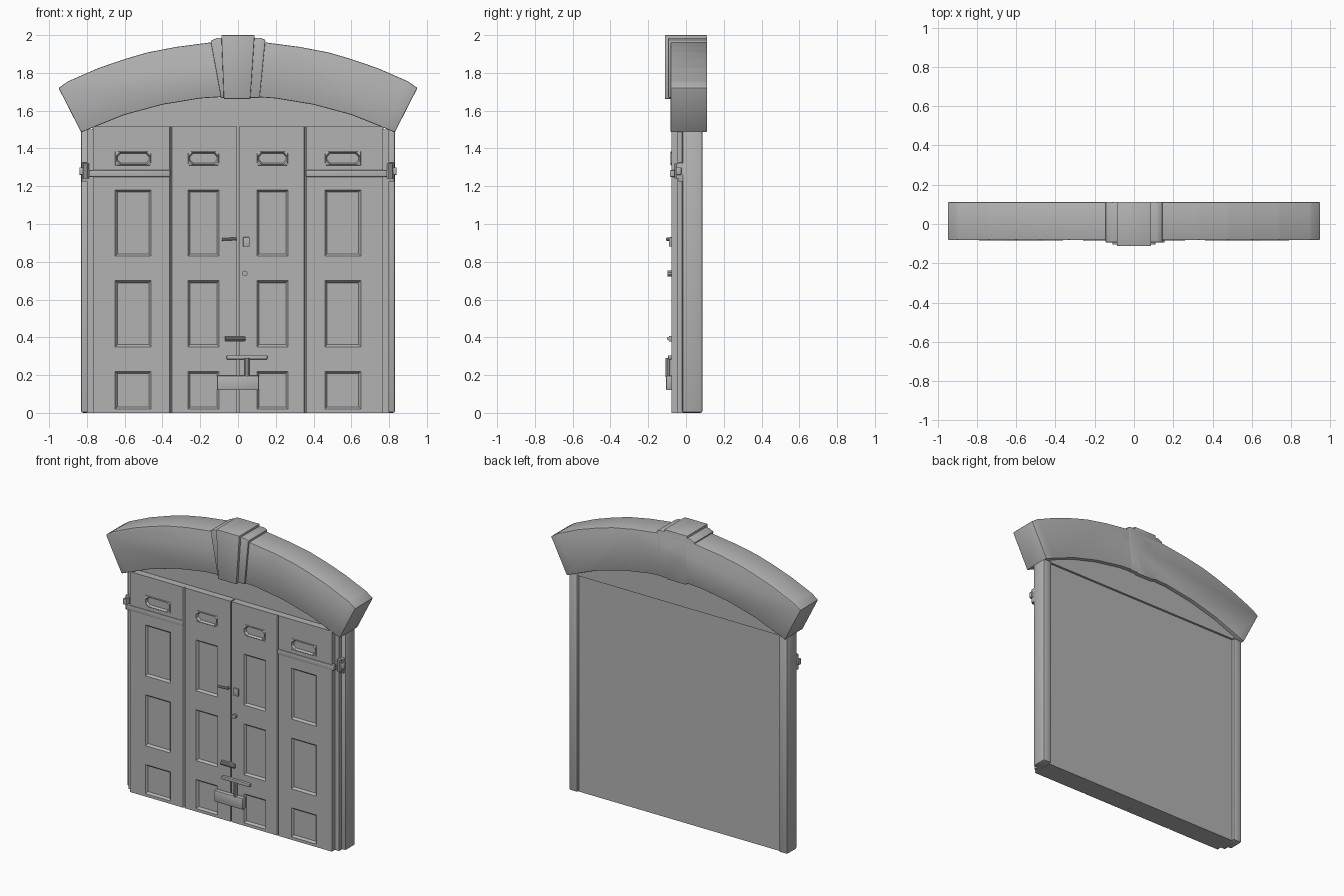
import bpy, bmesh
from mathutils import Vector

cube = bpy.data.objects.get("Cube")
if cube:
    bpy.data.objects.remove(cube)

# One plain grey for everything
grey = bpy.data.materials.new("plain_grey")
grey.use_nodes = True
colour = (0.45, 0.45, 0.45, 1)
grey.diffuse_color = colour
grey.node_tree.nodes["Principled BSDF"].inputs["Base Color"].default_value = colour
parts = []


def finish(name, bm):
    bmesh.ops.recalc_face_normals(bm, faces=bm.faces)
    mesh = bpy.data.meshes.new(name)
    bm.to_mesh(mesh)
    bm.free()
    mesh.materials.append(grey)
    ob = bpy.data.objects.new(name, mesh)
    bpy.context.scene.collection.objects.link(ob)
    parts.append(ob)
    return ob


def prism(name, outline, y0, y1, bevel=0):
    """Outline in x and z, extruded from front y0 to back y1."""
    bm = bmesh.new()
    face = bm.faces.new([bm.verts.new((x, y0, z)) for x, z in outline])
    new = bmesh.ops.extrude_face_region(bm, geom=[face])["geom"]
    moved = [v for v in new if isinstance(v, bmesh.types.BMVert)]
    bmesh.ops.translate(bm, verts=moved, vec=(0, y1 - y0, 0))
    if bevel:
        bmesh.ops.bevel(bm, geom=bm.edges[:], offset=bevel, segments=2,
                        profile=0.5, affect='EDGES')
    return finish(name, bm)


def box(name, x0, x1, y0, y1, z0, z1, bevel=0):
    return prism(name, [(x0, z0), (x1, z0), (x1, z1), (x0, z1)], y0, y1, bevel)


def rod(name, start, end, radius, sides=10):
    a, b = Vector(start), Vector(end)
    bm = bmesh.new()
    bmesh.ops.create_cone(bm, cap_ends=True, segments=sides, radius1=radius,
                          radius2=radius, depth=(b - a).length)
    turn = (b - a).to_track_quat('Z', 'Y').to_matrix()
    bmesh.ops.rotate(bm, verts=bm.verts, matrix=turn)
    bmesh.ops.translate(bm, verts=bm.verts, vec=(a + b) / 2)
    return finish(name, bm)


# Door leaf: grid front with sunken panels, slots and a folding seam
FRONT = -0.078
XS = [0.004, 0.1, 0.265, 0.35, 0.356, 0.362, 0.46, 0.65, 0.768]
ZS = [0, 0.02, 0.22, 0.35, 0.7, 0.83, 1.18, 1.31, 1.385, 1.515]
PANEL_COLUMNS, PANEL_ROWS, SLOT_ROW, SEAM = (1, 6), (1, 3, 5), 7, 4


def door_leaf(name, side):
    bm = bmesh.new()
    grid = [[bm.verts.new((x, FRONT + (0.008 if i == SEAM else 0), z))
             for z in ZS] for i, x in enumerate(XS)]
    panels, slots = [], []
    for i in range(len(XS) - 1):
        for j in range(len(ZS) - 1):
            f = bm.faces.new((grid[i][j], grid[i + 1][j],
                              grid[i + 1][j + 1], grid[i][j + 1]))
            if i in PANEL_COLUMNS:
                if j in PANEL_ROWS:
                    panels.append(f)
                elif j == SLOT_ROW:
                    slots.append(f)
    bm.normal_update()
    # sides and back
    rim = [e for e in bm.edges if e.is_boundary]
    new = bmesh.ops.extrude_edge_only(bm, edges=rim)["geom"]
    for v in new:
        if isinstance(v, bmesh.types.BMVert):
            v.co.y = 0
    bmesh.ops.holes_fill(bm, edges=[e for e in bm.edges if e.is_boundary], sides=0)
    # recesses
    bmesh.ops.inset_individual(bm, faces=panels, thickness=0.016, depth=-0.014)
    bmesh.ops.inset_individual(bm, faces=slots, thickness=0.006, depth=0.005)
    corners = [v for f in slots for v in f.verts]
    bmesh.ops.bevel(bm, geom=corners, offset=0.022, segments=1, affect='VERTICES')
    flat = [f for f in bm.faces if f.normal.y < -0.99
            and abs(f.calc_center_median().y - FRONT + 0.005) < 0.001]
    bmesh.ops.inset_individual(bm, faces=flat, thickness=0.008, depth=-0.016)
    bmesh.ops.scale(bm, verts=bm.verts, vec=(side, 1, 1))
    return finish(name, bm)


for label, s in (("left", 1), ("right", -1)):
    door_leaf(label + "_door_leaf", s)

    def span(a, b):
        return sorted((s * a, s * b))

    box(label + "_post", *span(0.765, 0.832), -0.02, 0.088, 0, 1.5, 0.012)
    box(label + "_door_stop", *span(0.76, 0.8), -0.045, 0, 0, 1.5)
    box(label + "_hinge_strap", *span(0.36, 0.79), FRONT - 0.006, -0.06, 1.25, 1.285, 0.002)
    box(label + "_hinge_plate", *span(0.79, 0.828), -0.04, -0.015, 1.225, 1.325, 0.003)
    rod(label + "_hinge_pin", (s * 0.805, -0.045, 1.24), (s * 0.805, -0.045, 1.32), 0.016)
    box(label + "_hinge_ear", *span(0.805, 0.84), -0.05, -0.025, 1.26, 1.3, 0.003)

# Wall behind the doors and the infill under the arch
box("back_panel", -0.77, 0.77, -0.03, 0.07, 0, 1.5)
under = [(0.83, 1.485), (0.77, 1.51), (0.6, 1.578), (0.4, 1.632), (0.2, 1.665), (0, 1.678)]
soffit = [(-x, z) for x, z in under] + under[-2::-1]
prism("arch_infill", [(x, z + 0.01) for x, z in soffit[1:-1]] + [(0.77, 1.49), (-0.77, 1.49)],
      -0.03, 0.085)

# Stone arch with slightly worn upper edge
crown = [(0.95, 1.72), (0.9, 1.755), (0.74, 1.825), (0.6, 1.873), (0.48, 1.908),
         (0.33, 1.937), (0.14, 1.962)]
top = crown + [(-x, z) for x, z in reversed(crown)]
prism("stone_arch", soffit + top, -0.082, 0.112, 0.006)

# Keystone: wide block with a proud centre
prism("keystone_block", [(-0.09, 1.668), (0.115, 1.668), (0.145, 1.975), (0.12, 1.985),
                         (-0.11, 1.985), (-0.145, 1.97)], -0.094, 0.112, 0.004)
prism("keystone_face", [(-0.075, 1.662), (0.065, 1.662), (0.088, 2), (-0.088, 2)],
      -0.112, 0.112, 0.004)

# Locks and handles
rod("lever_handle", (-0.085, -0.1, 0.918), (-0.01, -0.1, 0.922), 0.007)
rod("lever_stem", (-0.015, -0.1, 0.92), (-0.015, -0.07, 0.92), 0.009)
box("latch_plate", 0.027, 0.062, -0.09, -0.07, 0.88, 0.93, 0.003)
rod("small_knob", (0.035, -0.098, 0.738), (0.035, -0.07, 0.738), 0.015)
box("bolt_plate", -0.068, 0.035, -0.09, -0.07, 0.378, 0.408, 0.003)
rod("bolt", (-0.065, -0.092, 0.393), (0.04, -0.092, 0.393), 0.009)
box("hasp_bar", -0.06, 0.155, -0.095, -0.07, 0.283, 0.305, 0.004)
rod("hasp_staple", (0.048, -0.095, 0.19), (0.048, -0.095, 0.29), 0.013)
box("lock_box", -0.11, 0.11, -0.105, -0.07, 0.12, 0.198, 0.006)

# Smooth shading with crisp edges
bpy.ops.object.select_all(action='DESELECT')
for ob in parts:
    ob.select_set(True)
bpy.context.view_layer.objects.active = parts[0]
bpy.ops.object.shade_smooth_by_angle(angle=0.6)
